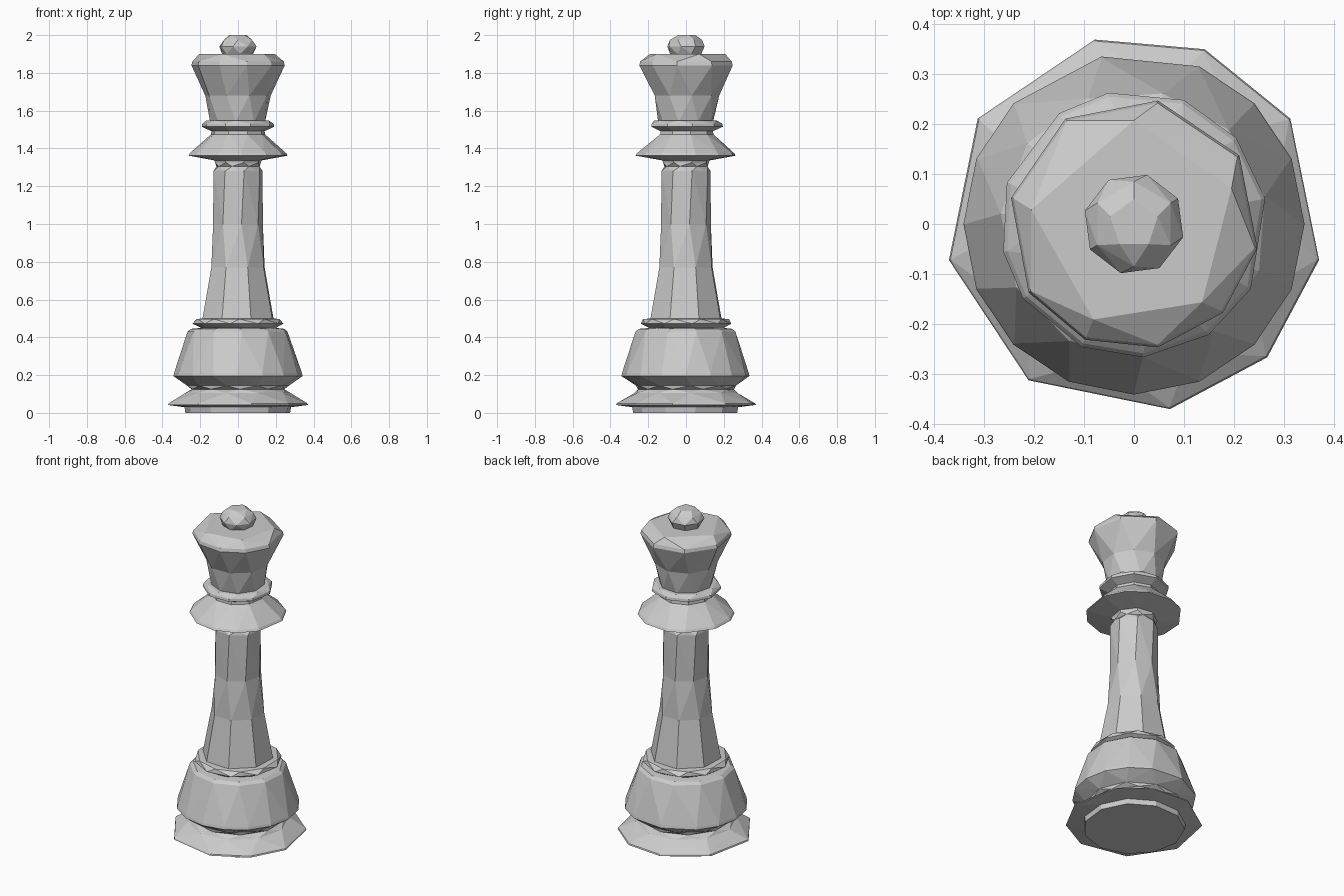
import bpy, bmesh
from math import sin, cos, radians

if "Cube" in bpy.data.objects:
    bpy.data.objects.remove(bpy.data.objects["Cube"])


def even(n, phase=0):
    return [phase + 360 * i / n for i in range(n)]


def stitch(bm, a, b):
    """Join two rings of (angle, vert) that may have different side counts."""
    gap = lambda q: abs((q[0] - a[0][0] + 180) % 360 - 180)
    k = min(range(len(b)), key=lambda i: gap(b[i]))
    b = b[k:] + b[:k]
    d0 = (b[0][0] - a[0][0] + 180) % 360 - 180
    ua = [(p[0] - a[0][0]) % 360 for p in a] + [360]
    ub = [d0 + (p[0] - b[0][0]) % 360 for p in b] + [d0 + 360]
    i = j = 0
    n, m = len(a), len(b)
    while i < n or j < m:
        go_a = j == m or (i < n and ua[i + 1] - ub[j] <= ub[j + 1] - ua[i])
        va, vb = a[i % n][1], b[j % m][1]
        if go_a:
            bm.faces.new((va, a[(i + 1) % n][1], vb))
            i += 1
        else:
            bm.faces.new((va, b[(j + 1) % m][1], vb))
            j += 1


def turned(name, rings, bottom=False, top=False):
    """Low-poly turned part from (z, radius, corner angles) rings."""
    bm = bmesh.new()
    loops = []
    for z, r, angles in rings:
        ring = []
        for t in sorted(x % 360 for x in angles):
            c = radians(t)
            ring.append((t, bm.verts.new((r * cos(c), r * sin(c), z))))
        loops.append(ring)
    for a, b in zip(loops, loops[1:]):
        stitch(bm, a, b)
    if bottom:
        bm.faces.new([v for _, v in reversed(loops[0])])
    if top:
        bm.faces.new([v for _, v in loops[-1]])
    bmesh.ops.recalc_face_normals(bm, faces=bm.faces)
    mesh = bpy.data.meshes.new(name)
    bm.to_mesh(mesh)
    bm.free()
    ob = bpy.data.objects.new(name, mesh)
    bpy.context.collection.objects.link(ob)
    return ob


# Irregular corner spacings of the main rims
FOOT = [102, 68, 34, -11, -45, -79, -124, -169, 146]
BODY = [101] + [22.5 * i for i in range(16) if i not in (4, 5)]
COLLAR = [101, 68, 40, 11, -29, -56, -86, -113, -146, -168, 162, 124]
CROWN = [79, 33, -11, -45, -79, -113, -147, 168, 123]
CROWN_TOP = [90, 20, -49, -113, 172]

# Flared foot
turned("foot", [
    (0, .28, even(11, 10)), (.03, .285, even(11, 10)), (.042, .378, FOOT),
    (.05, .375, FOOT), (.105, .28, even(10, 5)), (.125, .255, even(10, 20)),
    (.145, .272, even(10, 5))], bottom=True)

# Rounded base body
turned("base_body", [
    (.145, .272, even(10, 5)), (.195, .342, BODY), (.21, .339, BODY),
    (.43, .268, even(11, 12)), (.445, .25, even(11, 12)), (.45, .2, even(9, 5))])

# Thin ring under the column
turned("base_ring", [
    (.45, .2, even(9, 5)), (.472, .243, even(10, 8)),
    (.497, .228, even(10, 20)), (.5, .195, even(8, 20))])

# Tapered column
turned("column", [
    (.5, .2, even(8, 20)), (.77, .15, even(8, 20)), (1.0, .133, even(8, 8)),
    (1.28, .134, even(8, 14)), (1.305, .118, even(8, 30)),
    (1.325, .125, even(8, 14)), (1.34, .13, even(8, 14))])

# Wide collar and the small ring above it
turned("collar", [
    (1.335, .12, even(8, 14)), (1.362, .268, COLLAR), (1.375, .26, COLLAR),
    (1.475, .145, even(9, 10)), (1.495, .143, even(9, 10))])
turned("collar_ring", [
    (1.49, .14, even(9, 10)), (1.515, .195, even(9, 10)),
    (1.53, .193, even(9, 10)), (1.547, .17, even(9, 25)),
    (1.548, .14, even(9, 25))])

# Flared crown
turned("crown", [
    (1.54, .148, even(9, 25)), (1.68, .176, even(9, 10)), (1.84, .252, CROWN),
    (1.86, .247, CROWN), (1.9, .208, CROWN_TOP)], top=True)

# Faceted knob on top
turned("knob", [
    (1.9, .085, even(7, 20)), (1.94, .102, even(8, 30)),
    (1.975, .085, even(6, 30)), (2.0, .05, even(5, 90))], top=True)
